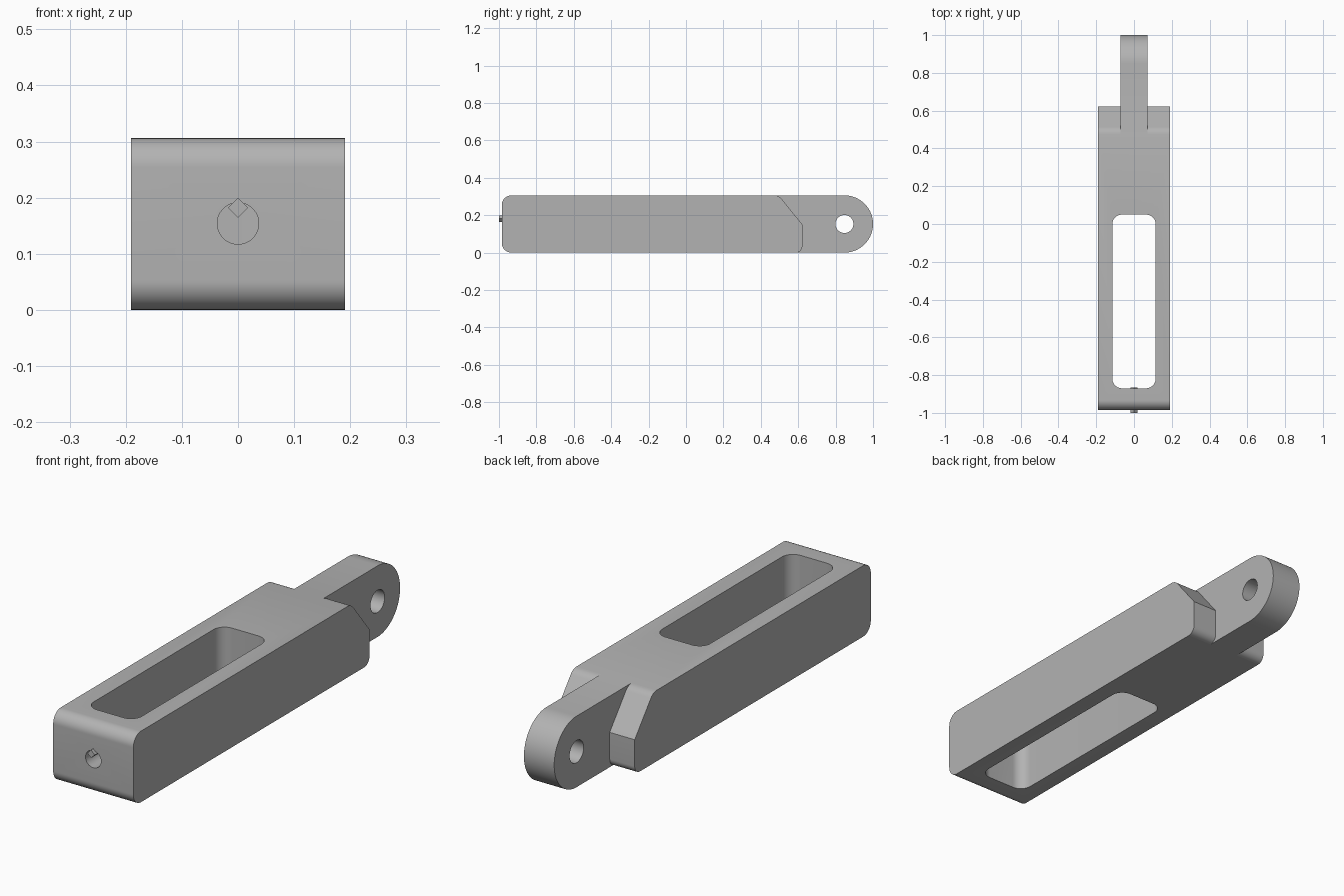
import bpy, bmesh, math
from mathutils import Matrix, Vector

if "Cube" in bpy.data.objects:
    bpy.data.objects.remove(bpy.data.objects["Cube"])

H = 0.306  # body height

grey = bpy.data.materials.new("plain grey")
grey.diffuse_color = (0.45, 0.45, 0.45, 1)
grey.use_nodes = True
grey.node_tree.nodes["Principled BSDF"].inputs["Base Color"].default_value = grey.diffuse_color


def arc(cx, cy, r, a0, a1, n=12):
    return [(cx + r * math.cos(math.radians(a0 + (a1 - a0) * i / n)),
             cy + r * math.sin(math.radians(a0 + (a1 - a0) * i / n))) for i in range(n + 1)]


def prism(name, pts, axis, lo, hi):
    """Extrude a 2D outline along an axis: X takes (y, z), Y takes (x, z), Z takes (x, y)."""
    place = {"X": lambda p, d: (d, p[0], p[1]),
             "Y": lambda p, d: (p[0], d, p[1]),
             "Z": lambda p, d: (p[0], p[1], d)}[axis]
    bm = bmesh.new()
    face = bm.faces.new([bm.verts.new(place(p, lo)) for p in pts])
    ext = bmesh.ops.extrude_face_region(bm, geom=[face])
    verts = [g for g in ext["geom"] if isinstance(g, bmesh.types.BMVert)]
    bmesh.ops.translate(bm, verts=verts, vec=place((0, 0), hi - lo))
    bmesh.ops.recalc_face_normals(bm, faces=bm.faces)
    me = bpy.data.meshes.new(name)
    bm.to_mesh(me)
    bm.free()
    me.materials.append(grey)
    ob = bpy.data.objects.new(name, me)
    bpy.context.collection.objects.link(ob)
    return ob


def cut(target, cutter):
    mod = target.modifiers.new("cut", "BOOLEAN")
    mod.operation, mod.solver, mod.object = "DIFFERENCE", "EXACT", cutter
    bpy.context.view_layer.objects.active = target
    bpy.ops.object.modifier_apply(modifier=mod.name)
    bpy.data.objects.remove(cutter)


# Full-length bar with a rounded front and a half-round eye end
r = 0.052
outline = (arc(1 - H / 2, H / 2, H / 2, -90, 90, 40)
           + arc(-0.985 + r, H - r, r, 90, 180)
           + arc(-0.985 + r, r, r, 180, 270))
body = prism("fork_body", outline, "X", -0.191, 0.191)

# Chamfered shoulders, leaving a narrow tongue in the middle
shoulder = ([(0.47, 0.4), (0.47, H + 0.001)] + arc(0.472, 0.255, 0.051, 86, 38, 8)
            + [(0.622, 0.15)] + arc(0.587, 0.035, 0.035, 0, -88, 8)
            + [(0.588, -0.1), (1.1, -0.1), (1.1, 0.4)])
for lo, hi in ((0.072, 0.3), (-0.3, -0.072)):
    cut(body, prism("shoulder_cutter", shoulder, "X", lo, hi))

# Pin hole through the tongue
cut(body, prism("eye_cutter", arc(1 - H / 2, H / 2, 0.048, 0, 352.5, 47), "X", -0.3, 0.3))

# Long window with rounded corners
sx, y0, y1, c = 0.115, -0.87, 0.05, 0.052
window = (arc(sx - c, y1 - c, c, 0, 90) + arc(-sx + c, y1 - c, c, 90, 180)
          + arc(-sx + c, y0 + c, c, 180, 270) + arc(sx - c, y0 + c, c, 270, 360))
cut(body, prism("window_cutter", window, "Z", -0.1, 0.5))

# Round hole through the front wall
cut(body, prism("front_hole_cutter", arc(0, 0.154, 0.037, 0, 350, 35), "Y", -1.1, -0.6))

# Small square key in the top of the front hole
key = prism("key_pin", arc(0, 0.182, 0.0175, 0, 270, 3), "Y", -1.0, -0.865)

# Smooth the curves, keep the edges sharp
bpy.ops.object.select_all(action="DESELECT")
body.select_set(True)
bpy.context.view_layer.objects.active = body
bpy.ops.object.shade_smooth_by_angle(angle=math.radians(30))
